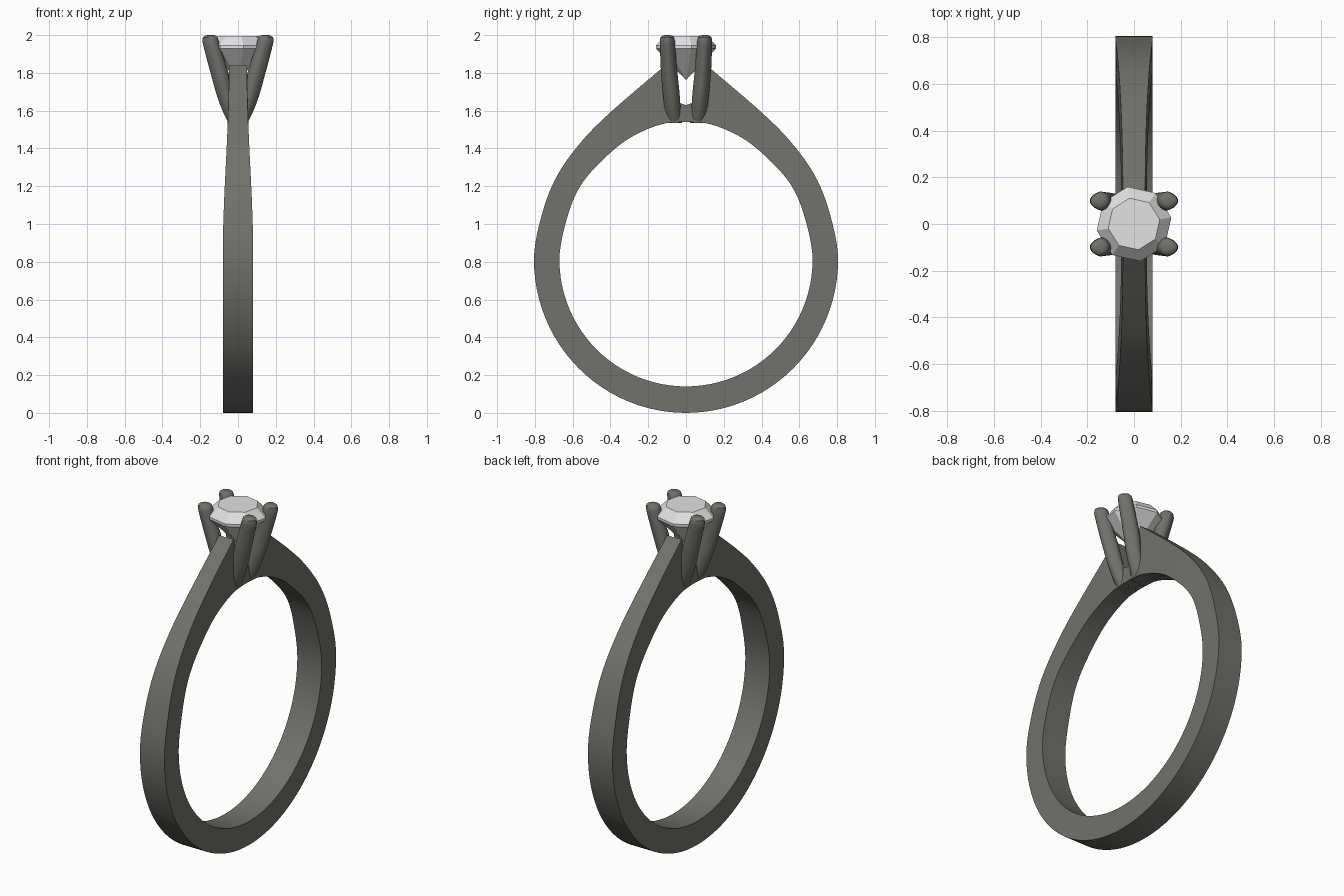
import bpy, bmesh, math
from mathutils import Vector

if "Cube" in bpy.data.objects:
    bpy.data.objects.remove(bpy.data.objects["Cube"])


def material(name, rgb):
    m = bpy.data.materials.new(name)
    m.diffuse_color = (*rgb, 1)
    m.use_nodes = True
    m.node_tree.nodes["Principled BSDF"].inputs["Base Color"].default_value = m.diffuse_color
    return m


metal = material("dark grey metal", (0.165, 0.165, 0.15))
crystal = material("pale crystal", (0.76, 0.76, 0.76))


def loft(name, rings, mat, closed=False, smooth=True):
    """Skin equal-length rings of points; cap the ends unless closed."""
    bm = bmesh.new()
    loops = [[bm.verts.new(p) for p in r] for r in rings]
    pairs = list(zip(loops, loops[1:]))
    if closed:
        pairs.append((loops[-1], loops[0]))
    else:
        bm.faces.new(loops[0])
        bm.faces.new(loops[-1])
    n = len(loops[0])
    for a, b in pairs:
        for i in range(n):
            j = (i + 1) % n
            bm.faces.new((a[i], a[j], b[j], b[i]))
    bmesh.ops.recalc_face_normals(bm, faces=bm.faces)
    me = bpy.data.meshes.new(name)
    bm.to_mesh(me)
    bm.free()
    ob = bpy.data.objects.new(name, me)
    bpy.context.collection.objects.link(ob)
    me.materials.append(mat)
    if smooth:
        bpy.ops.object.select_all(action='DESELECT')
        ob.select_set(True)
        bpy.context.view_layer.objects.active = ob
        bpy.ops.object.shade_smooth_by_angle(angle=math.radians(35))
    return ob


def spline(pts, steps):
    """Catmull-Rom through all points but the first and last."""
    pts = [Vector(p) for p in pts]
    out = []
    for a, b, c, d in zip(pts, pts[1:], pts[2:], pts[3:]):
        for k in range(steps):
            t = k / steps
            out.append(0.5 * (2 * b + (c - a) * t + (2 * a - 5 * b + 4 * c - d) * t * t
                              + (3 * b - a - 3 * c + d) * t ** 3))
    return out + [pts[-2]]


# Band: round below, rising to pointed shoulders, notched under the stone
outer = [Vector((0.805 * math.sin(a), 0.81 - 0.81 * math.cos(a)))
         for a in (math.pi / 2 * i / 24 for i in range(24))]
inner = [Vector((0.67 * math.sin(a), 0.81 - 0.67 * math.cos(a)))
         for a in (math.pi / 2 * i / 24 for i in range(24))]
outer += spline([(.76, .56), (.805, .81), (.76, 1.06), (.68, 1.26), (.55, 1.44),
                 (.39, 1.60), (.11, 1.84), (-.1, 2.02)], 6)
inner += spline([(.63, .59), (.67, .81), (.63, 1.03), (.56, 1.20), (.44, 1.34),
                 (.29, 1.46), (.10, 1.535), (-.1, 1.54)], 6)
outer += [Vector((.03, 1.64)), Vector((0, 1.63))]
inner += [Vector((.03, 1.54)), Vector((0, 1.54))]


def half_width(z):
    t = min(max((z - 0.85) / 0.95, 0), 1)
    return 0.08 - 0.032 * t * t * (3 - 2 * t)


def section(o, i, side):
    wo, wi = half_width(o.y), half_width(i.y)
    return [(-wo, side * o.x, o.y), (wo, side * o.x, o.y),
            (wi, side * i.x, i.y), (-wi, side * i.x, i.y)]


right = [section(o, i, 1) for o, i in zip(outer, inner)]
left = [section(o, i, -1) for o, i in zip(outer, inner)][1:-1]
loft("band", right + left[::-1], metal, closed=True)

# Prongs: teardrop sections (inner x, outer x, centre y, half thickness, z)
stations = spline([(-.02, .03, .055, .03, 1.50), (0, .05, .06, .040, 1.535),
                   (.005, .082, .070, .042, 1.60), (.025, .112, .077, .044, 1.68),
                   (.045, .14, .087, .044, 1.78), (.075, .167, .094, .042, 1.88),
                   (.102, .189, .099, .040, 1.97), (.11, .2, .10, .04, 2.05)], 4)
stations += [Vector((.108, .186, .099, .036, 1.988)),
             Vector((.118, .174, .099, .026, 1.997)),
             Vector((.13, .16, .099, .012, 2.0))]


def teardrop(s, sx, sy):
    x0, x1, yc, r, z = s
    pts = []
    for k in range(24):
        a = math.tau * k / 24
        c = math.cos(a)
        taper = 1 - 0.25 * max(c, 0)
        pts.append((sx * ((x0 + x1) / 2 + c * (x1 - x0) / 2),
                    sy * (yc + r * math.sin(a) * taper), z))
    return pts


for sx, sxn in ((-1, "left"), (1, "right")):
    for sy, syn in ((-1, "front"), (1, "back")):
        loft(f"{syn}_{sxn}_prong", [teardrop(s, sx, sy) for s in stations], metal)


# Stone: faceted with table, crown, girdle and pointed pavilion
def octagon(r, z, turn):
    return [(r * math.cos(math.radians(turn + 45 * k)),
             r * math.sin(math.radians(turn + 45 * k)), z) for k in range(8)]


stone = loft("stone", [octagon(0.003, 1.765, 10), octagon(0.162, 1.93, 10),
                       octagon(0.162, 1.945, 10), octagon(0.112, 1.996, 10)],
             crystal, smooth=False)
